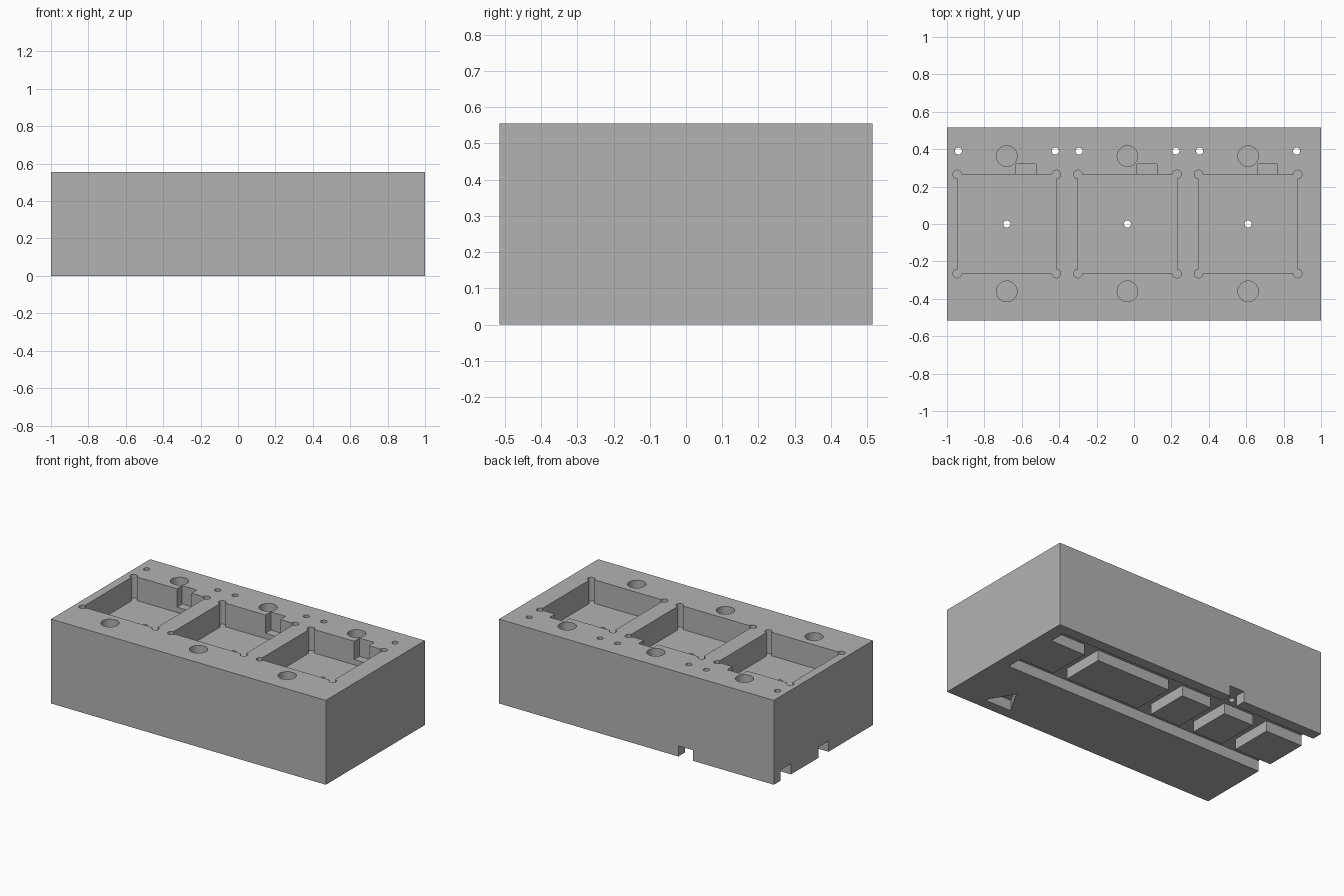
import bpy, bmesh, math

if "Cube" in bpy.data.objects:
    bpy.data.objects.remove(bpy.data.objects["Cube"])

W, D, H = 2.0, 1.03, 0.555
CELLS = (-0.68, -0.035, 0.61)      # centres of the three pockets
POCKET, POCKET_DEPTH = 0.265, 0.155
CHANNEL = 0.07                     # depth of the underside channels
EPS = 0.05                         # cutter overshoot

grey = bpy.data.materials.new("plain grey")
grey.use_nodes = True
colour = (0.45, 0.45, 0.45, 1)
grey.diffuse_color = colour
grey.node_tree.nodes["Principled BSDF"].inputs["Base Color"].default_value = colour


def prism(name, outline, z0, z1):
    """Upright solid from a flat outline."""
    bm = bmesh.new()
    base = bm.faces.new([bm.verts.new((x, y, z0)) for x, y in outline])
    top = bmesh.ops.extrude_face_region(bm, geom=[base])["geom"]
    verts = [v for v in top if isinstance(v, bmesh.types.BMVert)]
    bmesh.ops.translate(bm, verts=verts, vec=(0, 0, z1 - z0))
    bmesh.ops.recalc_face_normals(bm, faces=bm.faces)
    mesh = bpy.data.meshes.new(name)
    bm.to_mesh(mesh)
    bm.free()
    mesh.materials.append(grey)
    obj = bpy.data.objects.new(name, mesh)
    bpy.context.collection.objects.link(obj)
    return obj


def rect(x0, x1, y0, y1):
    return [(x0, y0), (x1, y0), (x1, y1), (x0, y1)]


def disc(x, y, r, n=32):
    return [(x + r * math.cos(math.tau * i / n), y + r * math.sin(math.tau * i / n))
            for i in range(n)]


block = prism("fixture_block", rect(-W / 2, W / 2, -D / 2, D / 2), 0, H)
bpy.ops.object.select_all(action='DESELECT')
bpy.context.view_layer.objects.active = block
block.select_set(True)


def cut(outline, z0, z1):
    """Remove an upright prism from the block."""
    cutter = prism("cutter", outline, z0, z1)
    cutter.hide_render = True
    mod = block.modifiers.new("cut", 'BOOLEAN')
    mod.operation, mod.solver, mod.object = 'DIFFERENCE', 'EXACT', cutter
    bpy.ops.object.modifier_apply(modifier=mod.name)
    bpy.data.objects.remove(cutter)


def cut_top(outline, depth):
    cut(outline, H - depth, H + EPS)


def cut_bottom(outline):
    cut(outline, -EPS, CHANNEL)


# Long wire channels, open at the -x end
cut_bottom(rect(-W / 2 - EPS, 0.915, -0.053, 0.053))
cut_bottom(rect(-W / 2 - EPS, 0.915, 0.337, 0.445))

# Wire outlet through the back wall, reaching the middle channel
cut_bottom(rect(-0.41, -0.305, 0, D / 2 + EPS))

# Triangular mark on the underside
cut_bottom([(0.57, -0.445), (0.77, -0.445), (0.67, -0.275)])

for cx in CELLS:
    # Cross channel under each pocket
    cut_bottom(rect(cx - 0.052, cx + 0.052, 0, 0.39))
    # Square pocket with round corner reliefs
    cut_top(rect(cx - POCKET, cx + POCKET, -POCKET, POCKET), POCKET_DEPTH)
    for sx in (-1, 1):
        for sy in (-1, 1):
            cut_top(disc(cx + sx * POCKET, sy * POCKET, 0.023, 24), POCKET_DEPTH)
        # Small through hole beside the pocket
        cut(disc(cx + sx * 0.259, 0.39, 0.019, 24), -EPS, H + EPS)
    # Shallower notch in the back wall of the pocket
    cut_top(rect(cx + 0.05, cx + 0.157, POCKET - EPS, 0.32), 0.12)
    # Through hole in the pocket floor
    cut(disc(cx, 0, 0.019, 24), -EPS, H + EPS)
    # Large blind holes behind and before the pocket
    for y in (-0.36, 0.363):
        cut_top(disc(cx, y, 0.055), 0.15)

bpy.ops.object.shade_smooth_by_angle(angle=math.radians(30))
